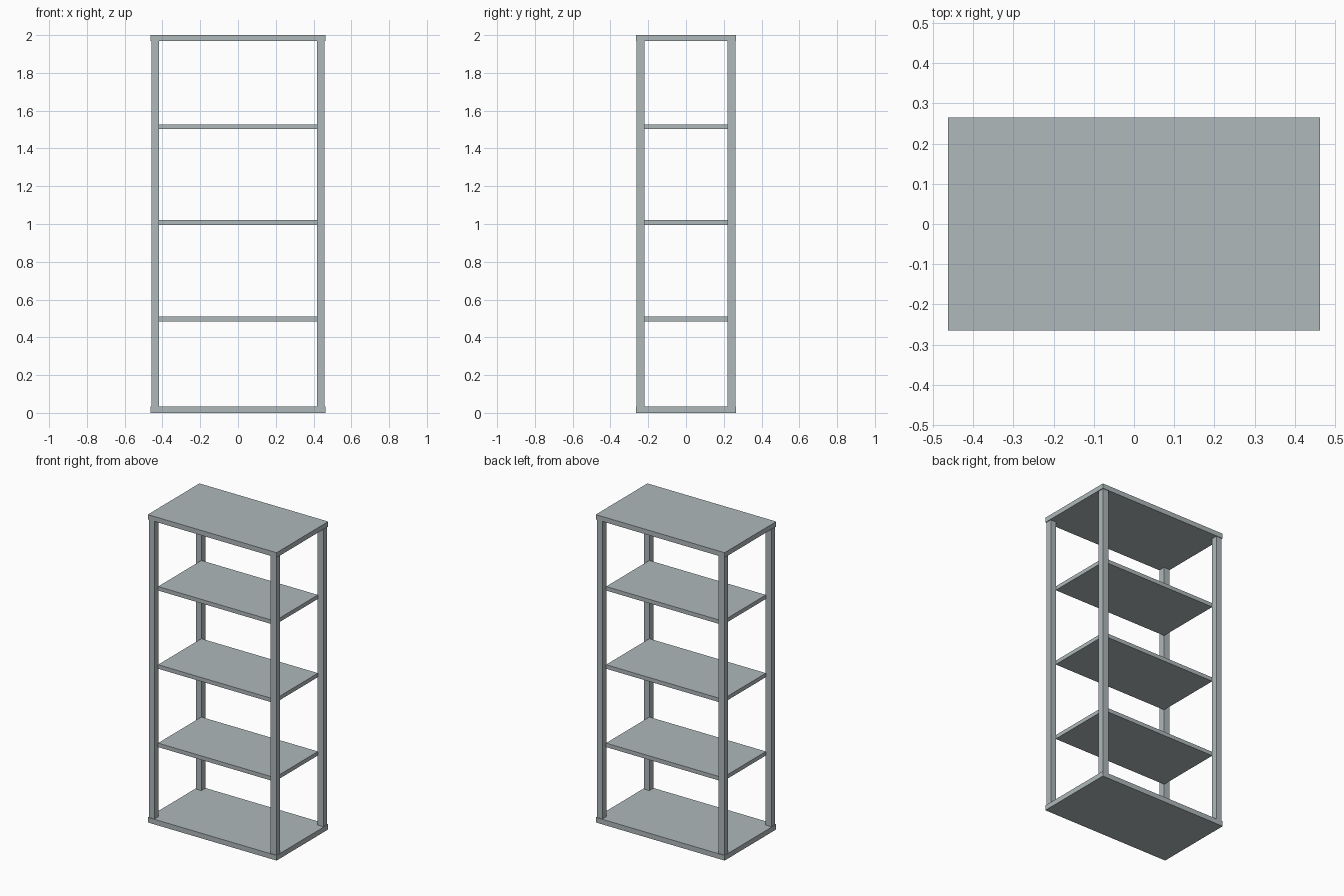
import bpy

if "Cube" in bpy.data.objects:
    bpy.data.objects.remove(bpy.data.objects["Cube"])

metal = bpy.data.materials.new("pale grey")
metal.diffuse_color = (0.43, 0.48, 0.49, 1)
metal.use_nodes = True
metal.node_tree.nodes["Principled BSDF"].inputs["Base Color"].default_value = metal.diffuse_color


def box(name, x0, x1, y0, y1, z0, z1):
    bpy.ops.mesh.primitive_cube_add(
        size=1, location=((x0 + x1) / 2, (y0 + y1) / 2, (z0 + z1) / 2))
    ob = bpy.context.object
    ob.name = name
    ob.scale = (x1 - x0, y1 - y0, z1 - z0)
    bpy.ops.object.transform_apply(location=False, rotation=False, scale=True)
    ob.data.materials.append(metal)
    return ob


# Bottom and top panels
W, D = 0.463, 0.265
box("bottom_panel", -W, W, -D, D, 0, 0.033)
box("top_panel", -W, W, -D, D, 1.968, 2.0)

# Square corner posts between the panels
for sx, side in ((-1, "left"), (1, "right")):
    for sy, end in ((-1, "front"), (1, "back")):
        xs = sorted((sx * 0.418, sx * 0.458))
        ys = sorted((sy * 0.221, sy * 0.261))
        box(f"{end}_{side}_post", *xs, *ys, 0.033, 1.968)

# Three shelves held by the inner corners of the posts
for name, z in (("lower", 0.485), ("middle", 0.994), ("upper", 1.502)):
    box(f"{name}_shelf", -0.419, 0.419, -0.222, 0.222, z, z + 0.026)
